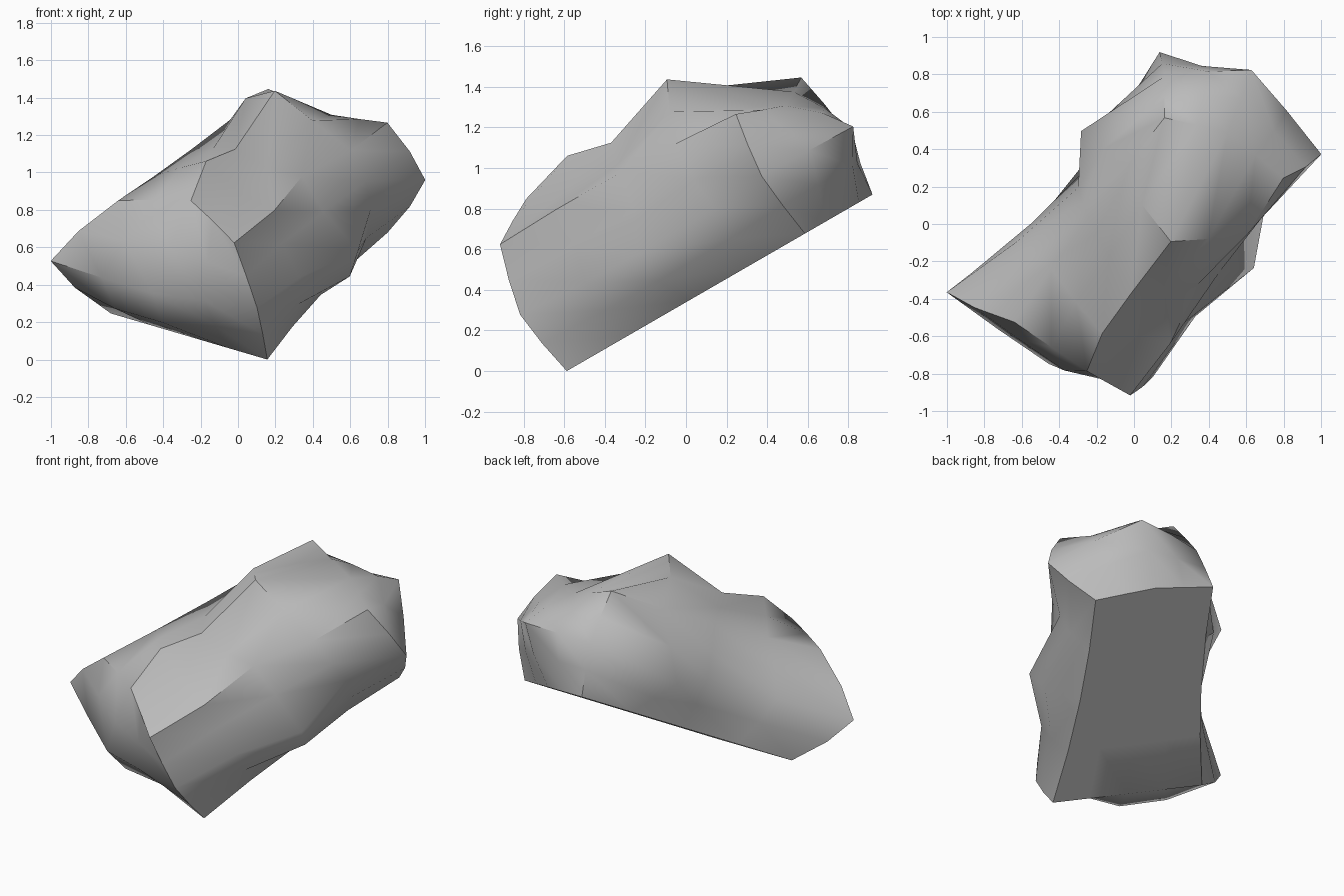
import bpy, bmesh, math
from mathutils import Vector, Matrix

if "Cube" in bpy.data.objects:
    bpy.data.objects.remove(bpy.data.objects["Cube"], do_unlink=True)

# Control cage of the boulder: (along, across, up) for three slices from the
# front end to the rear end; each slice is three levels of right, middle, left.
FRONT = [
    [(-.35, -.40, .295), (-.36, .08, .295), (-.37, .57, .295)],
    [(-.43, -.385, .65), (-.64, .14, .68), (-.57, .825, .64)],
    [(-.42, -.235, 1.0), (-.35, .08, 1.13), (-.36, .53, 1.0)],
]
MIDDLE = [
    [(.39, -.28, .295), (.38, .10, .295), (.38, .51, .295)],
    [(.41, -.57, .62), (.38, .10, .62), (.34, .56, .62)],
    [(.36, -.25, 1.01), (.20, .14, 1.16), (.38, .52, .96)],
]
REAR = [
    [(1.14, -.235, .295), (1.17, .15, .295), (1.12, .53, .295)],
    [(1.21, -.43, .646), (1.45, .157, .633), (1.17, .53, .627)],
    [(1.14, -.235, .975), (1.18, .14, .89), (1.12, .50, .97)],
]
CAGE = [FRONT, MIDDLE, REAR]

# Local lumps and hollows: spot on the unit cube, push, reach across and up
LUMPS = [
    ((.75, .5, 1), (.01, .02, .23), .5),        # top peak
    ((.75, .75, 1), (0, .04, .03), .25),        # left slope of the peak
    ((.25, .5, 1), (.06, .04, .03), .5),        # front knob
    ((.25, .25, 1), (0, 0, -.05), .25),         # flat beside the knob
    ((.5, .25, 1), (0, 0, -.04), .25),          # flat beside the ridge
    ((.75, 1, .5), (-.16, .19, -.08), .5),      # left shoulder
    ((.25, 0, .5), (0, .13, 0), .5),            # right front hollow
    ((.25, 0, .75), (0, .05, 0), .25),          # undercut of the top edge
    ((.75, 0, .5), (0, .21, 0), .5),            # right rear hollow
    ((.5, 0, .75), (0, .14, 0), .5),            # dip under the right top edge
    ((0, .75, .25), (-.07, 0, 0), .25),         # front chin, left
    ((0, .5, .25), (-.06, 0, 0), .25),          # front chin, middle
]


def weights(a, power):
    """Blend of the three cage stations; a higher power is rounder."""
    bump = 1 - abs(2 * a - 1) ** power
    return (1 - a - bump / 2, bump, a - bump / 2)


def shape(p):
    """Map a point of the unit cube onto the boulder."""
    out = Vector()
    for wa, block in zip(weights(p.x, 2), CAGE):
        for wu, level in zip(weights(p.z, 1.3), block):
            for wc, point in zip(weights(p.y, 1.1), level):
                out += wa * wu * wc * Vector(point)
    for spot, push, reach in LUMPS:
        fade = 1
        for a, b, r in zip(p, spot, (.25, reach, reach)):
            fade *= max(0, 1 - abs(a - b) / r)
        out += fade * Vector(push)
    if p.z < .001:
        out.z = FRONT[0][0][2]          # flat underside
    return out


# Subdivided cube, shaped by the cage
bm = bmesh.new()
bmesh.ops.create_cube(bm, size=1)
bmesh.ops.subdivide_edges(bm, edges=bm.edges[:], cuts=3, use_grid_fill=True)
for v in bm.verts:
    v.co = shape(v.co + Vector((.5, .5, .5)))

# Turn the long axis, then tilt the flat underside
heading = math.atan2(.851, .525)
turn = Matrix.Rotation(math.radians(30), 4, 'X') @ Matrix.Rotation(heading, 4, 'Z')
bmesh.ops.transform(bm, matrix=turn, verts=bm.verts)

# Stand on the ground
bmesh.ops.translate(bm, verts=bm.verts, vec=(0, 0, -min(v.co.z for v in bm.verts)))
bmesh.ops.recalc_face_normals(bm, faces=bm.faces)

mesh = bpy.data.meshes.new("boulder")
bm.to_mesh(mesh)
bm.free()
boulder = bpy.data.objects.new("boulder", mesh)
bpy.context.collection.objects.link(boulder)

# Plain grey stone
stone = bpy.data.materials.new("grey stone")
stone.use_nodes = True
grey = (.5, .5, .5, 1)
stone.diffuse_color = grey
stone.node_tree.nodes["Principled BSDF"].inputs["Base Color"].default_value = grey
mesh.materials.append(stone)

bpy.ops.object.select_all(action='DESELECT')
boulder.select_set(True)
bpy.context.view_layer.objects.active = boulder
bpy.ops.object.shade_smooth_by_angle(angle=math.radians(45))
